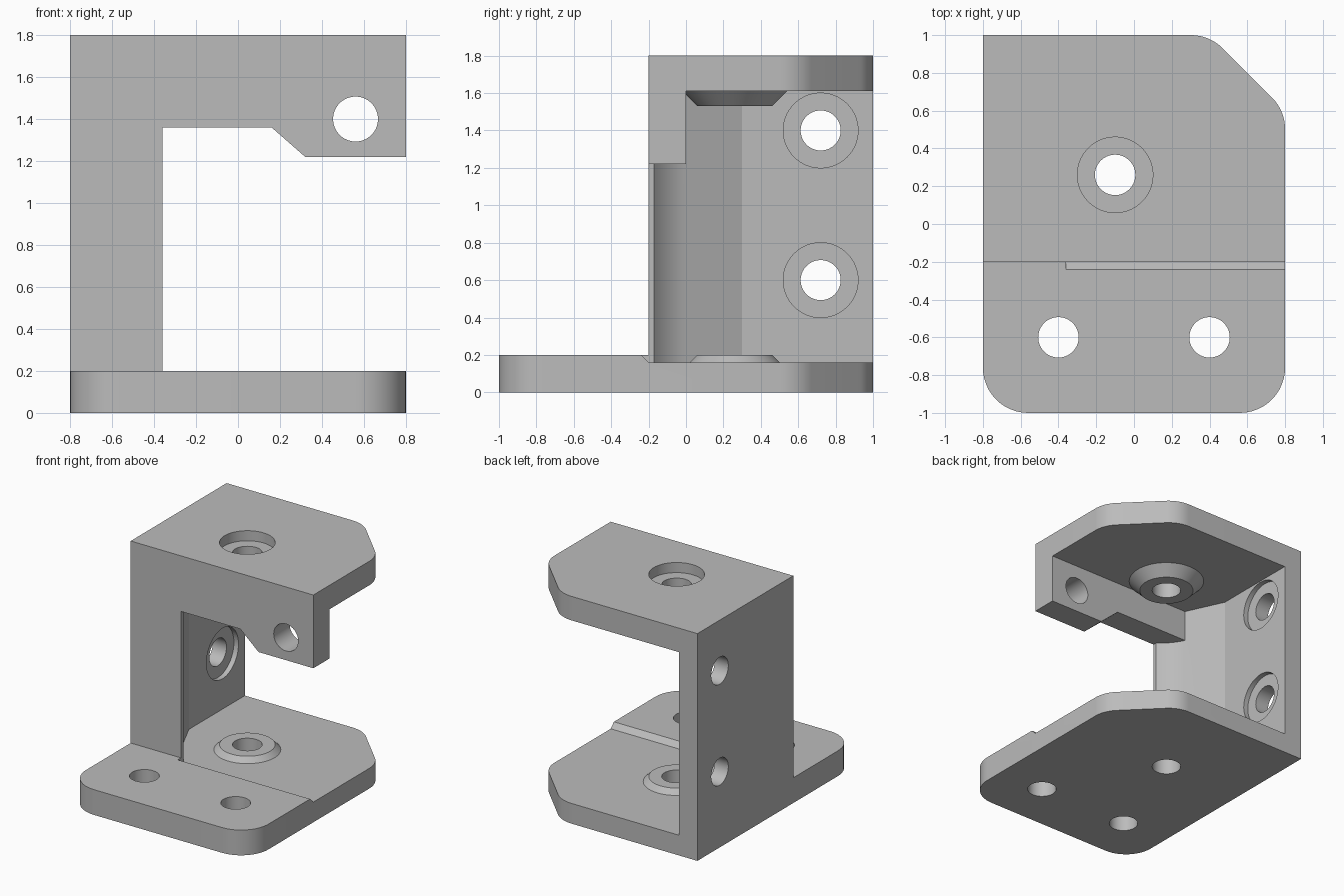
import bpy, bmesh
from math import tan, radians
from mathutils import Vector, Matrix

cube = bpy.data.objects.get("Cube")
if cube:
    bpy.data.objects.remove(cube, do_unlink=True)

grey = bpy.data.materials.new("plain grey")
grey.use_nodes = True
grey.diffuse_color = (0.5, 0.5, 0.5, 1)
grey.node_tree.nodes["Principled BSDF"].inputs["Base Color"].default_value = (0.5, 0.5, 0.5, 1)


def finish(name, bm):
    bmesh.ops.recalc_face_normals(bm, faces=bm.faces[:])
    mesh = bpy.data.meshes.new(name)
    bm.to_mesh(mesh)
    bm.free()
    mesh.materials.append(grey)
    obj = bpy.data.objects.new(name, mesh)
    bpy.context.collection.objects.link(obj)
    return obj


def prism(name, points, lo, hi, axis):
    """Extrude a 2D outline along an axis."""
    place = {"x": lambda u, v, w: (w, u, v),
             "y": lambda u, v, w: (u, w, v),
             "z": lambda u, v, w: (u, v, w)}[axis]
    bm = bmesh.new()
    a = [bm.verts.new(place(u, v, lo)) for u, v in points]
    b = [bm.verts.new(place(u, v, hi)) for u, v in points]
    bm.faces.new(a)
    bm.faces.new(b)
    n = len(a)
    for i in range(n):
        bm.faces.new((a[i], a[(i + 1) % n], b[(i + 1) % n], b[i]))
    return finish(name, bm)


def round_part(name, centre, r1, r2, depth, axis):
    """Cylinder or cone starting at centre and running along +axis."""
    turn = {"x": Matrix.Rotation(radians(90), 4, "Y"),
            "y": Matrix.Rotation(radians(-90), 4, "X"),
            "z": Matrix.Identity(4)}[axis]
    bm = bmesh.new()
    bmesh.ops.create_cone(bm, cap_ends=True, segments=64, radius1=r1, radius2=r2, depth=depth,
                          matrix=Matrix.Translation(centre) @ turn
                          @ Matrix.Translation((0, 0, depth / 2)))
    return finish(name, bm)


def curve(a, b, c, steps=10):
    """Quadratic bend from a to c, pulled towards b."""
    a, b, c = Vector(a), Vector(b), Vector(c)
    return [tuple(a * (1 - t) ** 2 + b * 2 * t * (1 - t) + c * t * t)
            for t in (i / steps for i in range(steps + 1))]


def rounded(corners):
    """Outline with arcs at corners given as (x, y, radius)."""
    out = []
    for i, (x, y, r) in enumerate(corners):
        p = Vector((x, y))
        if not r:
            out.append((x, y))
            continue
        d1 = (Vector(corners[i - 1][:2]) - p).normalized()
        d2 = (Vector(corners[(i + 1) % len(corners)][:2]) - p).normalized()
        half = d1.angle(d2) / 2
        centre = p + (d1 + d2).normalized() * r / abs(Vector((tan(half), 1)).normalized().x)
        start = p + d1 * r / tan(half) - centre
        sweep = start.angle_signed(p + d2 * r / tan(half) - centre)
        for k in range(13):
            out.append(tuple(centre + Matrix.Rotation(-sweep * k / 12, 2) @ start))
    return out


def combine(target, tool, operation):
    mod = target.modifiers.new(operation, "BOOLEAN")
    mod.operation = operation
    mod.solver = "EXACT"
    mod.object = tool
    bpy.context.view_layer.objects.active = target
    bpy.ops.object.modifier_apply(modifier=mod.name)
    bpy.data.objects.remove(tool, do_unlink=True)


# Base plate with a lowered, ramped rear floor
R = 0.24
back = [(0.8, 0.6, R), (0.4, 1, R), (-0.8, 1, 0)]
bracket = prism("bracket", rounded([(-0.8, -1, R), (0.8, -1, R)] + back), 0, 0.2, "z")
step = [(-0.28, 0.24), (-0.2, 0.16), (1.1, 0.16), (1.1, 0.24)]
combine(bracket, prism("floor_step", step, -0.36, 0.9, "x"), "DIFFERENCE")
pocket = [(-0.7, -0.2), (-0.3, -0.2), (-0.3, 1.1), (-0.7, 1.1)]
combine(bracket, prism("floor_pocket", pocket, 0.16, 0.3, "z"), "DIFFERENCE")

# Side wall with the thick, hollowed front pillar
wall = ([(-0.8, -0.2), (-0.36, -0.2)]
        + curve((-0.36, -0.17), (-0.455, -0.1), (-0.5, 0))
        + [(-0.64, 0.3), (-0.64, 1), (-0.8, 1)])
combine(bracket, prism("side_wall", wall, 0, 1.8, "z"), "UNION")

# Top plate
top = rounded([(-0.8, -0.2, 0), (0.8, -0.2, 0)] + back)
combine(bracket, prism("top_plate", top, 1.61, 1.8, "z"), "UNION")

# Front crossbar with the deeper tab
bar = [(-0.6, 1.8), (-0.6, 1.36), (0.16, 1.36), (0.32, 1.22), (0.8, 1.22), (0.8, 1.8)]
combine(bracket, prism("crossbar", bar, -0.2, 0, "y"), "UNION")

# Conical bosses on the floor and under the top plate
X, Y, HOLE, SEAT = -0.1, 0.26, 0.107, 0.2
combine(bracket, round_part("floor_boss", (X, Y, 0.16), 0.24, SEAT, 0.04, "z"), "UNION")
combine(bracket, round_part("top_boss", (X, Y, 1.53), SEAT, 0.28, 0.08, "z"), "UNION")

# Counterbores and through holes
cuts = [((X, Y, 1.72), SEAT, 0.2, "z"),
        ((X, Y, -0.1), HOLE, 2, "z"),
        ((0.56, -0.3, 1.4), HOLE, 0.4, "y")]
cuts += [((x, -0.6, -0.1), HOLE, 0.4, "z") for x in (-0.4, 0.4)]
for z in (0.6, 1.4):
    cuts += [((-0.9, 0.72, z), HOLE, 0.4, "x"), ((-0.68, 0.72, z), SEAT, 0.2, "x")]
for centre, radius, depth, axis in cuts:
    combine(bracket, round_part("hole_cutter", centre, radius, radius, depth, axis), "DIFFERENCE")

# Smooth the bends, keep the edges crisp
bpy.ops.object.select_all(action="DESELECT")
bracket.select_set(True)
bpy.context.view_layer.objects.active = bracket
bpy.ops.object.shade_smooth_by_angle(angle=radians(20))
